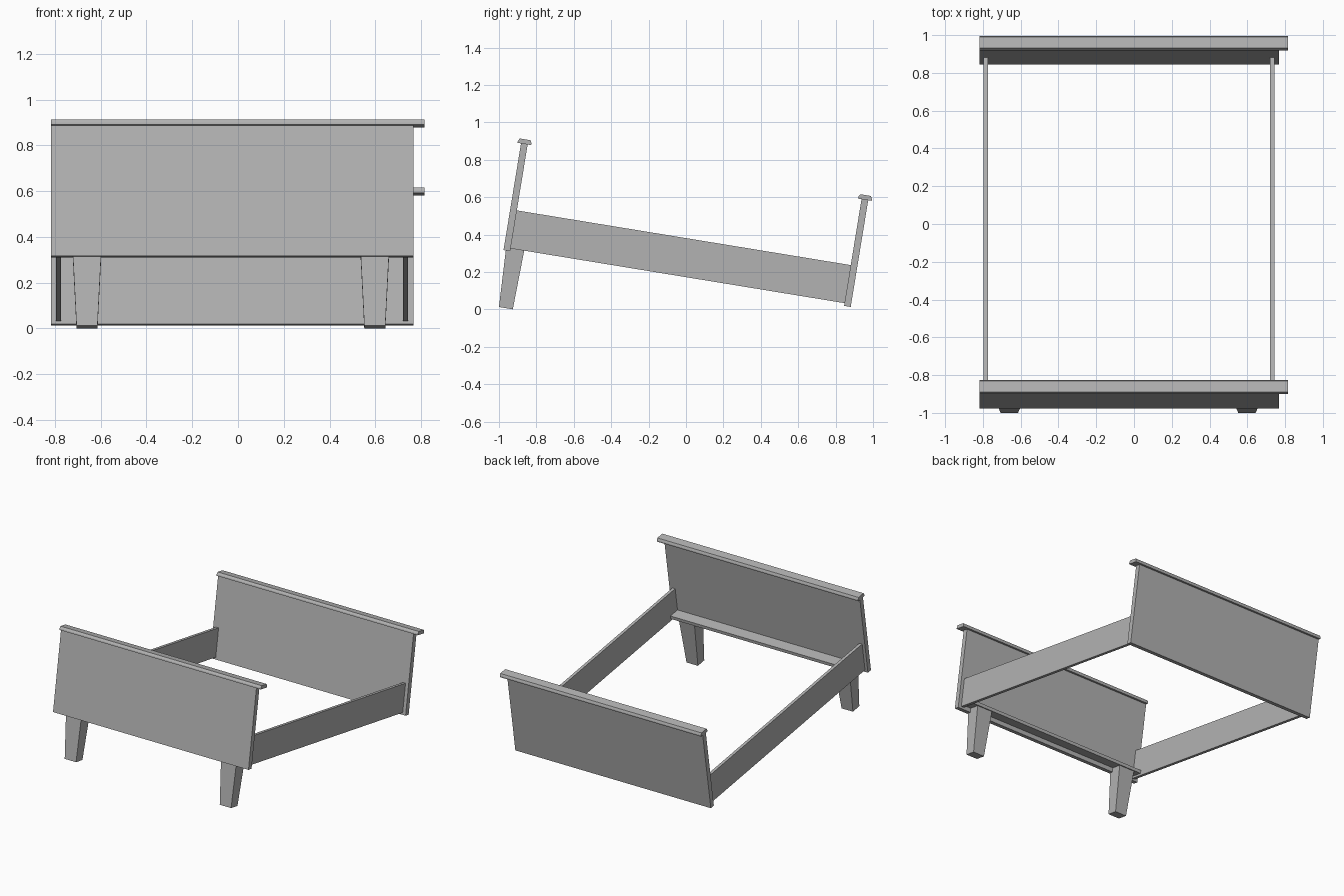
import bpy
import bmesh
from math import radians
from mathutils import Matrix

if "Cube" in bpy.data.objects:
    bpy.data.objects.remove(bpy.data.objects["Cube"], do_unlink=True)

# The whole bed leans towards its foot end
TILT = Matrix.Rotation(radians(-9.3), 4, 'X')

grey = bpy.data.materials.new("plain_grey")
grey.use_nodes = True
colour = (0.45, 0.45, 0.45, 1)
grey.diffuse_color = colour
grey.node_tree.nodes["Principled BSDF"].inputs["Base Color"].default_value = colour


def finish(name, bm):
    bmesh.ops.recalc_face_normals(bm, faces=bm.faces)
    mesh = bpy.data.meshes.new(name)
    bm.to_mesh(mesh)
    bm.free()
    mesh.materials.append(grey)
    obj = bpy.data.objects.new(name, mesh)
    obj.matrix_world = TILT
    bpy.context.collection.objects.link(obj)


def prism(name, profile, x0, x1):
    """Extrude a (y, z) profile along x."""
    bm = bmesh.new()
    face = bm.faces.new([bm.verts.new((x0, y, z)) for y, z in profile])
    new = bmesh.ops.extrude_face_region(bm, geom=[face])["geom"]
    moved = [g for g in new if isinstance(g, bmesh.types.BMVert)]
    bmesh.ops.translate(bm, verts=moved, vec=(x1 - x0, 0, 0))
    finish(name, bm)


def box(name, x0, x1, y0, y1, z0, z1):
    prism(name, [(y0, z0), (y1, z0), (y1, z1), (y0, z1)], x0, x1)


def leg(name, x):
    """Square leg tapering towards the floor."""
    bm = bmesh.new()
    rings = []
    for half, y0, y1, z in ((0.046, -0.989, -0.914, -0.149),
                            (0.063, -1.003, -0.904, 0.185)):
        rings.append([bm.verts.new((x + sx * half, y, z)) for sx, y in
                      ((-1, y0), (1, y0), (1, y1), (-1, y1))])
    low, high = rings
    bm.faces.new(low)
    bm.faces.new(high)
    for i in range(4):
        j = (i + 1) % 4
        bm.faces.new((low[i], low[j], high[j], high[i]))
    finish(name, bm)


# End boards with chamfered caps that overhang on one side
for end, y in (("front", -0.996), ("back", 0.849)):
    box(end + "_board", -0.818, 0.768, y - 0.018, y + 0.018, 0.155, 0.734)
    half = [(0.037, 0.733), (0.037, 0.743), (0.029, 0.758)]
    profile = [(y + d, z) for d, z in half]
    profile += [(y - d, z) for d, z in reversed(half)]
    prism(end + "_cap", profile, -0.818, 0.815)

# Side rails and legs
for side, rail_x, leg_x in (("right", -0.785, -0.66), ("left", 0.732, 0.598)):
    box(side + "_rail", rail_x - 0.011, rail_x + 0.011, -0.979, 0.833, 0.17, 0.376)
    leg(side + "_leg", leg_x)

# Slat across the top of the legs
box("cross_slat", -0.775, 0.722, -0.979, -0.895, 0.185, 0.208)
